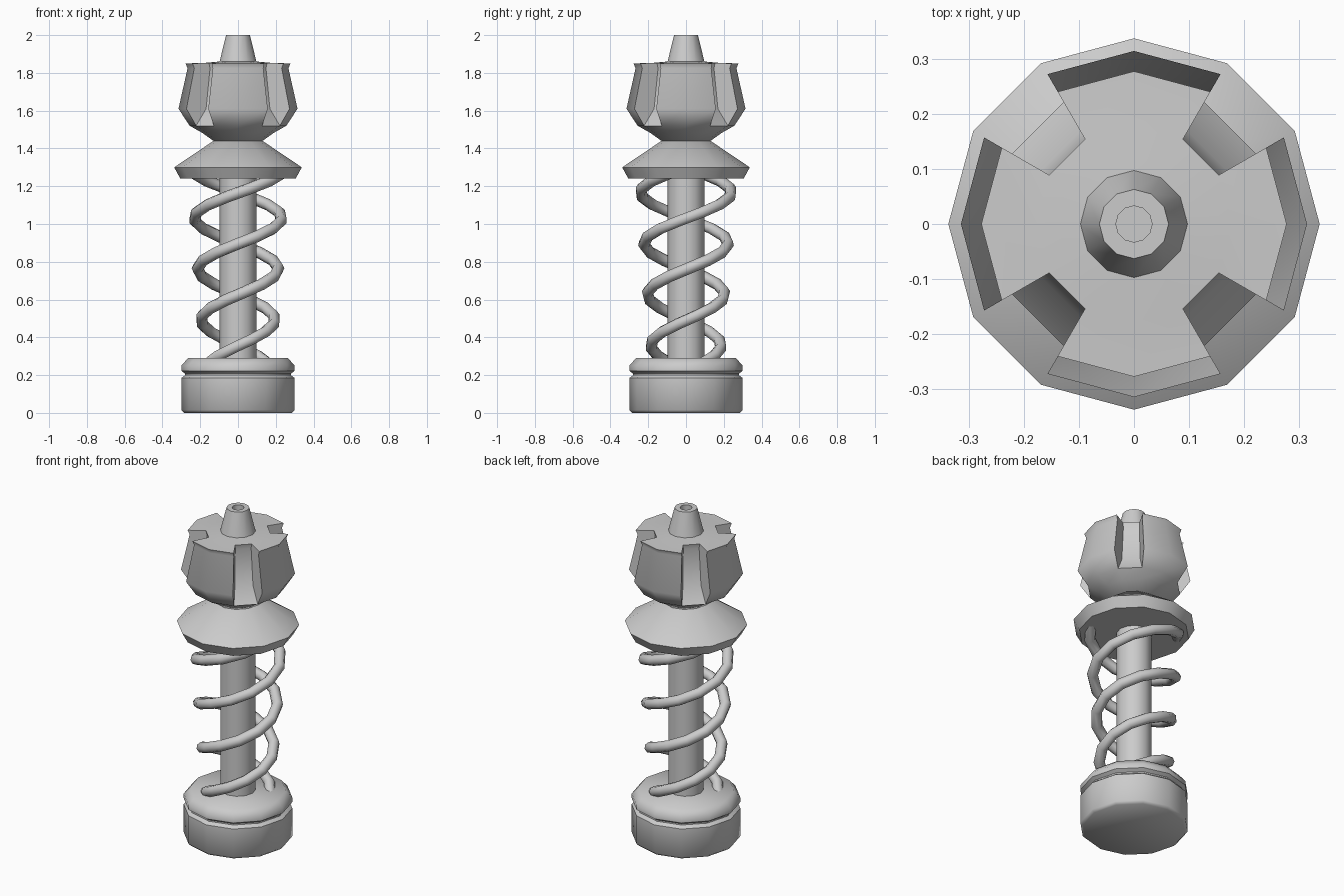
import bpy, bmesh, math

cube = bpy.data.objects.get("Cube")
if cube:
    bpy.data.objects.remove(cube, do_unlink=True)

SIDES = 12
GREY = (0.6, 0.6, 0.6, 1)
metal = bpy.data.materials.new("light grey")
metal.use_nodes = True
metal.diffuse_color = GREY
metal.node_tree.nodes["Principled BSDF"].inputs["Base Color"].default_value = GREY


def point(r, z, k):
    a = math.tau * k / SIDES
    return (r * math.cos(a), r * math.sin(a), z)


def sweep(bm, profile, sectors=range(SIDES)):
    """Turn a radius/height profile through the given sectors."""
    for k in sectors:
        for a, b in zip(profile, profile[1:]):
            corners = [point(*a, k), point(*a, k + 1), point(*b, k + 1), point(*b, k)]
            bm.faces.new([bm.verts.new(c) for c in corners])


def finish(obj):
    bpy.ops.object.select_all(action='DESELECT')
    obj.select_set(True)
    bpy.context.view_layer.objects.active = obj
    bpy.ops.object.shade_smooth_by_angle(angle=math.radians(50))


def make_object(name, bm):
    bmesh.ops.remove_doubles(bm, verts=bm.verts, dist=1e-4)
    bmesh.ops.recalc_face_normals(bm, faces=bm.faces)
    mesh = bpy.data.meshes.new(name)
    bm.to_mesh(mesh)
    bm.free()
    mesh.materials.append(metal)
    obj = bpy.data.objects.new(name, mesh)
    bpy.context.collection.objects.link(obj)
    finish(obj)


def lathe(name, profile):
    bm = bmesh.new()
    sweep(bm, profile)
    make_object(name, bm)


# Foot with a groove under its upper ring
lathe("base", [(0, 0), (.285, 0), (.3, .015), (.3, .185), (.28, .2), (.28, .208),
               (.3, .222), (.3, .25), (.265, .29), (0, .29)])

# Central rod
lathe("rod", [(0, .28), (.098, .28), (.098, 1.26), (0, 1.26)])

# Flared collar above the spring
lathe("collar", [(0, 1.24), (.305, 1.24), (.338, 1.3), (.13, 1.44), (0, 1.44)])

# Nozzle with a small bore
lathe("nozzle", [(0, 1.85), (.1, 1.85), (.063, 2), (.033, 2), (.033, 1.95), (0, 1.95)])

# Crown with four notches, each one sector wide
foot, rim = (.256, 1.52), (.178, 1.853)
outer = [foot, (.315, 1.61), (.267, 1.825), (.278, 1.85), rim]
inner = [foot, (.195, 1.61), (.171, 1.825), rim]
notches = range(1, SIDES, 3)
bm = bmesh.new()
sweep(bm, [(0, 1.44), (.13, 1.44), (.19, 1.483), foot])
sweep(bm, [rim, (.1, 1.86), (0, 1.86)])
sweep(bm, outer, [k for k in range(SIDES) if k not in notches])
sweep(bm, inner, notches)
for k in notches:
    for side in (k, k + 1):
        loop = outer + inner[-2:0:-1]
        bm.faces.new([bm.verts.new(point(r, z, side)) for r, z in loop])
make_object("crown", bm)

# Two interleaved coils, widening upward
BOTTOM, TOP, PITCH, STEPS = .26, 1.27, .54, 24
for name, phase in (("spring_coil_a", 0), ("spring_coil_b", math.pi)):
    curve = bpy.data.curves.new(name, 'CURVE')
    curve.dimensions = '3D'
    curve.bevel_depth = .031
    curve.bevel_resolution = 2
    curve.use_fill_caps = True
    spline = curve.splines.new('POLY')
    spline.points.add(STEPS)
    for i, p in enumerate(spline.points):
        z = BOTTOM + (TOP - BOTTOM) * i / STEPS
        a = phase + math.tau * (z - 1.03) / PITCH
        r = .187 + .068 * (z - .36)
        p.co = (r * math.cos(a), r * math.sin(a), z, 1)
    curve.materials.append(metal)
    coil = bpy.data.objects.new(name, curve)
    bpy.context.collection.objects.link(coil)
    bpy.ops.object.select_all(action='DESELECT')
    coil.select_set(True)
    bpy.context.view_layer.objects.active = coil
    bpy.ops.object.convert(target='MESH')
    finish(bpy.context.view_layer.objects.active)
